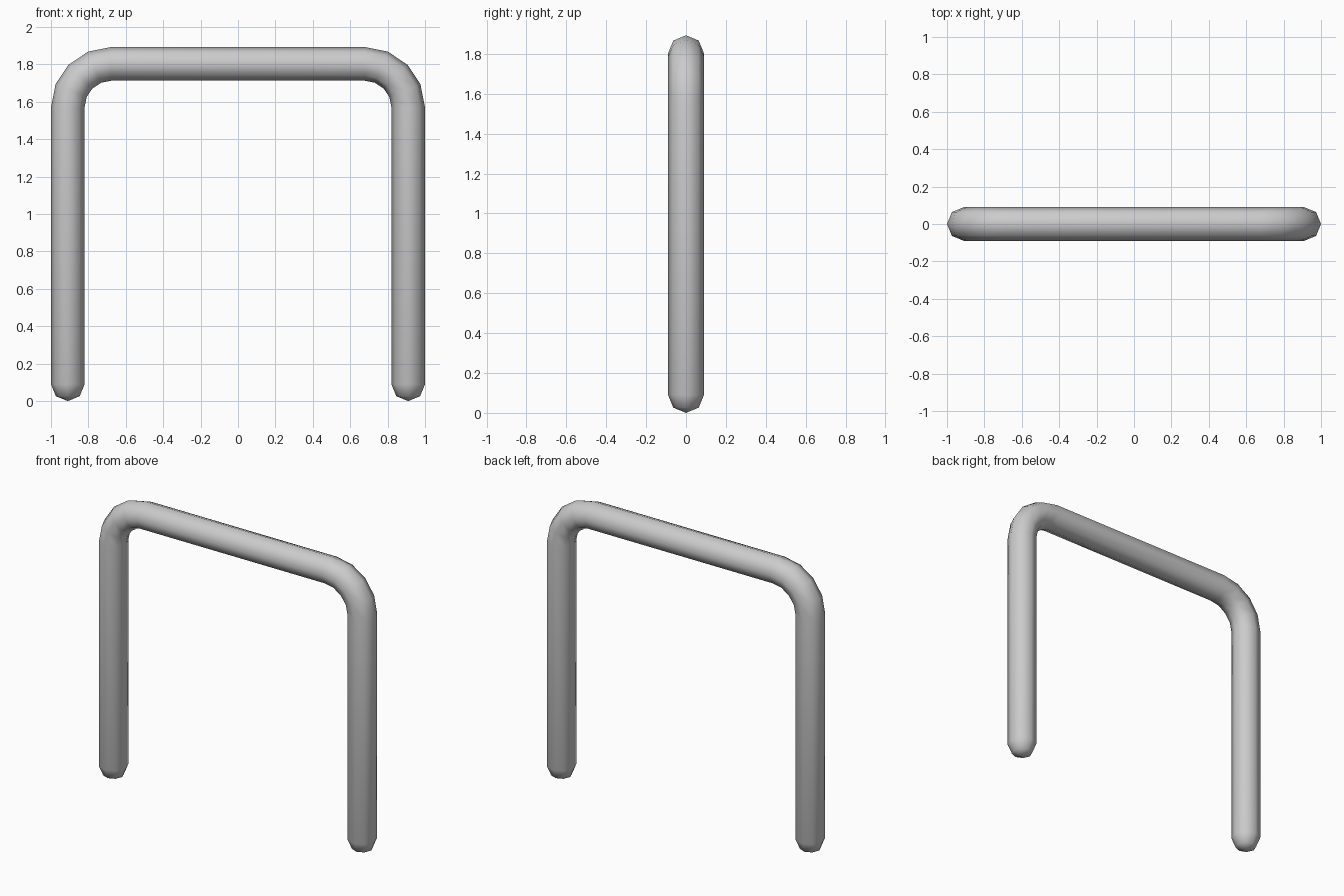
import bpy, bmesh
from math import sin, cos, pi
from mathutils import Vector

if "Cube" in bpy.data.objects:
    bpy.data.objects.remove(bpy.data.objects["Cube"])

R = 0.09          # tube radius
BEND = 0.232      # bend radius of the centre line
X, TOP = 0.91, 1.803
SIDES = 8

# Stations along the left half: (centre x, centre z, direction angle, ring radius)
# direction angle 0 = outward is -x (leg), 90 deg = outward is +z (crossbar)
half = [(-X, R - R * sin(pi / 4), 0, R * cos(pi / 4)), (-X, R, 0, R)]
for i in range(5):
    a = i * pi / 8
    half.append((-X + BEND - BEND * cos(a), TOP - BEND + BEND * sin(a), a, R))
stations = half + [(-x, z, pi - a, r) for x, z, a, r in reversed(half)]

bm = bmesh.new()
rings = []
for x, z, a, r in stations:
    out = Vector((-cos(a), 0, sin(a)))
    side = Vector((0, 1, 0))
    c = Vector((x, 0, z))
    rings.append([bm.verts.new(c + out * r * cos(2 * pi * k / SIDES)
                               + side * r * sin(2 * pi * k / SIDES)) for k in range(SIDES)])

# Tube walls
for r0, r1 in zip(rings, rings[1:]):
    for k in range(SIDES):
        n = (k + 1) % SIDES
        bm.faces.new((r0[k], r0[n], r1[n], r1[k]))

# Rounded feet
for ring, x in ((rings[0], -X), (rings[-1], X)):
    tip = bm.verts.new((x, 0, 0))
    for k in range(SIDES):
        bm.faces.new((ring[k], ring[(k + 1) % SIDES], tip))

bmesh.ops.recalc_face_normals(bm, faces=bm.faces)
for f in bm.faces:
    f.smooth = True
mesh = bpy.data.meshes.new("bent_tube_hoop")
bm.to_mesh(mesh)
bm.free()
bpy.context.collection.objects.link(bpy.data.objects.new("bent_tube_hoop", mesh))
